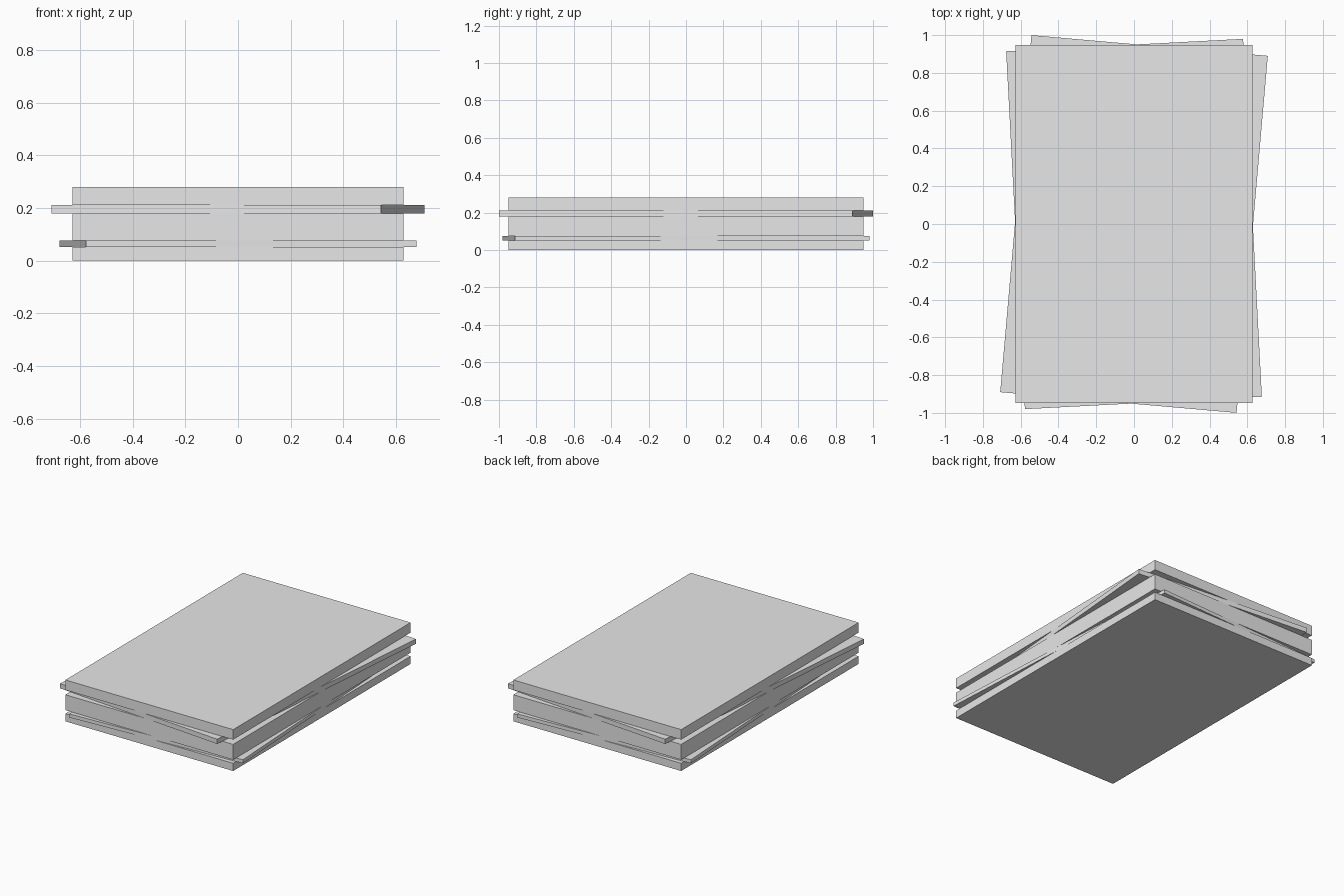
import bpy
import math

if "Cube" in bpy.data.objects:
    bpy.data.objects.remove(bpy.data.objects["Cube"])

WIDTH, LENGTH = 1.256, 1.897

grey = bpy.data.materials.new("light_grey")
grey.diffuse_color = (0.8, 0.8, 0.8, 1)
grey.use_nodes = True
grey.node_tree.nodes["Principled BSDF"].inputs["Base Color"].default_value = grey.diffuse_color


def slab(name, z0, z1, turn=0):
    """Flat board between two heights, turned about the vertical axis."""
    bpy.ops.mesh.primitive_cube_add(size=1, location=(0, 0, (z0 + z1) / 2),
                                    rotation=(0, 0, math.radians(turn)))
    ob = bpy.context.object
    ob.name = name
    ob.scale = (WIDTH, LENGTH, z1 - z0)
    bpy.ops.object.transform_apply(location=False, rotation=False, scale=True)
    ob.data.materials.append(grey)


# Stack of boards, every second one twisted
slab("bottom_board", 0.0, 0.052)
slab("lower_twisted_board", 0.052, 0.076, 3)
slab("middle_board", 0.076, 0.18)
slab("upper_twisted_board", 0.18, 0.212, -5)
slab("top_board", 0.212, 0.28)
